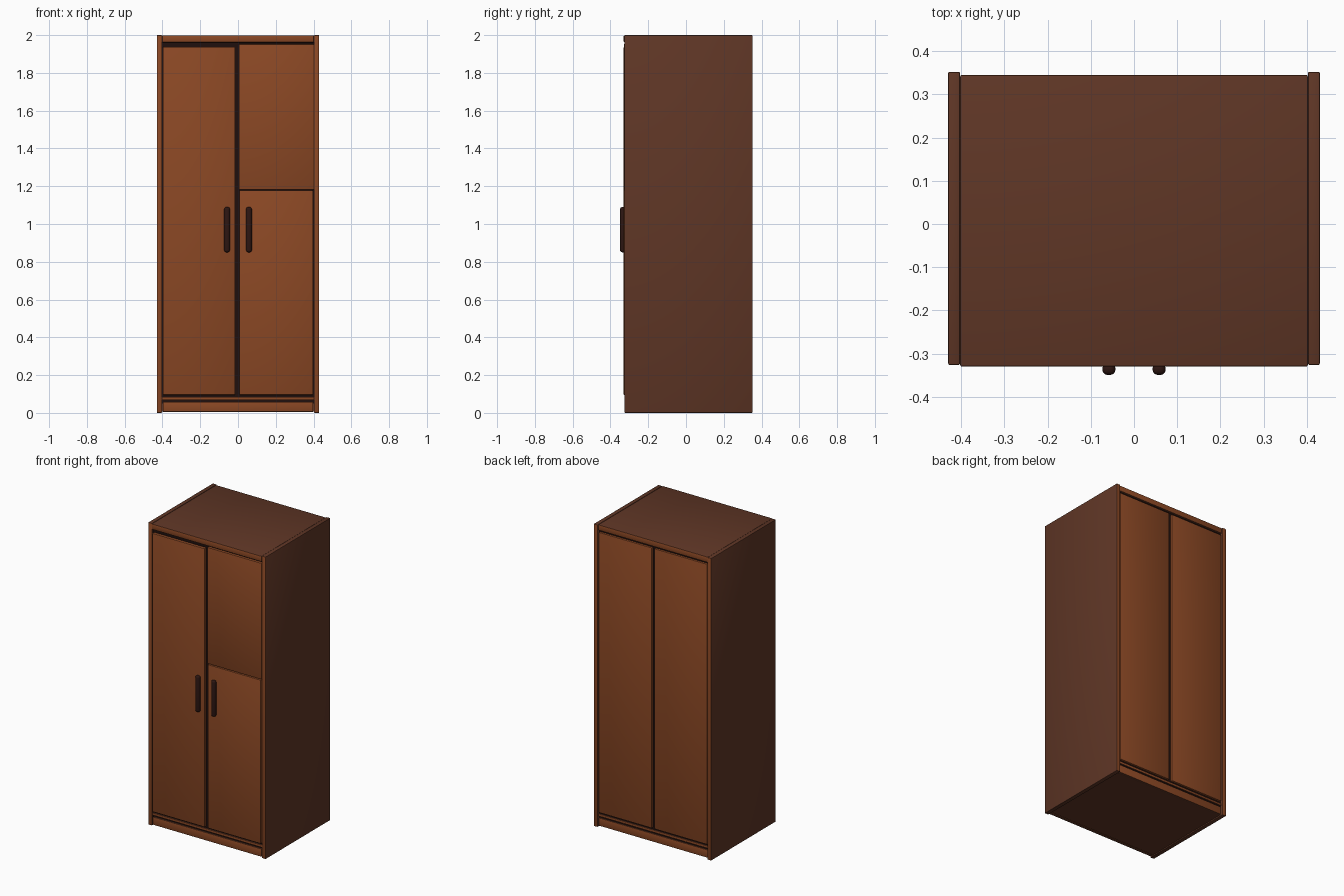
import bpy
import bmesh
from mathutils import Vector

cube = bpy.data.objects.get("Cube")
if cube:
    bpy.data.objects.remove(cube, do_unlink=True)


def material(name, colour):
    m = bpy.data.materials.new(name)
    m.use_nodes = True
    m.diffuse_color = (*colour, 1)
    m.node_tree.nodes["Principled BSDF"].inputs["Base Color"].default_value = (*colour, 1)
    return m


ORANGE = material("orange brown wood", (0.26, 0.065, 0.018))
BROWN = material("dark brown wood", (0.115, 0.037, 0.019))
GROOVE = material("black brown groove", (0.014, 0.005, 0.004))
HANDLE = material("dark handle", (0.026, 0.008, 0.006))


def box(name, lo, hi, mats, bevel=0.004, segments=2):
    """Bevelled box; a second material goes on faces not facing front or back."""
    lo, hi = Vector(lo), Vector(hi)
    mesh = bpy.data.meshes.new(name)
    bm = bmesh.new()
    bmesh.ops.create_cube(bm, size=1)
    for v in bm.verts:
        v.co = (lo + hi) / 2 + v.co * (hi - lo)
    if bevel:
        bmesh.ops.bevel(bm, geom=bm.edges[:], offset=bevel, segments=segments,
                        profile=0.5, affect='EDGES')
    bm.normal_update()
    for f in bm.faces:
        f.material_index = int(len(mats) > 1 and abs(f.normal.y) < 0.7)
    bm.to_mesh(mesh)
    bm.free()
    for m in mats:
        mesh.materials.append(m)
    ob = bpy.data.objects.new(name, mesh)
    bpy.context.collection.objects.link(ob)
    bpy.ops.object.select_all(action='DESELECT')
    ob.select_set(True)
    bpy.context.view_layer.objects.active = ob
    bpy.ops.object.shade_smooth_by_angle(angle=0.6)
    return ob


CASE = [ORANGE, BROWN]
INNER = 0.402            # inside face of the side panels
FRONT, BACK = -0.33, 0.345

# Case: side panels, top, floor and dark core behind the gaps
for side, s in (("left", 1), ("right", -1)):
    xs = sorted((s * INNER, s * 0.43))
    box(side + "_side_panel", (xs[0], -0.326, 0), (xs[1], 0.352, 2), CASE)
box("top_panel", (-INNER, FRONT, 1.962), (INNER, BACK, 1.999), CASE)
box("floor_panel", (-INNER, -0.31, 0.008), (INNER, 0.33, 0.06), [BROWN], 0)
box("dark_core", (-INNER, -0.312, 0.05), (INNER, 0.332, 1.97), [GROOVE], 0)

# Plinths and lower rails, front and back
for end, y0, y1 in (("front", -0.322, -0.3), ("back", 0.32, 0.34)):
    box(end + "_plinth", (-INNER + 0.004, y0, 0.006), (INNER - 0.004, y1, 0.058), CASE, 0.002)
    box(end + "_lower_rail", (-INNER, y0, 0.068), (INNER, y1, 0.084), CASE, 0.002)

# Front doors, with the left one split into two panels
edge = INNER - 0.005
box("right_door", (-edge, FRONT, 0.095), (-0.015, -0.3, 1.938), [ORANGE])
box("left_door_upper", (0.004, FRONT + 0.001, 1.183), (edge + 0.005, -0.3, 1.952), [ORANGE], 0.003)
box("left_door_lower", (0.008, FRONT, 0.095), (edge, -0.3, 1.178), [ORANGE])

# Back panels with a central gap
for side, s in (("left", 1), ("right", -1)):
    xs = sorted((s * 0.01, s * edge))
    box(side + "_back_panel", (xs[0], 0.31, 0.095), (xs[1], BACK, 1.95), [ORANGE])

# Upright rounded handles
for side, s in (("left", 1), ("right", -1)):
    x = s * 0.058
    box(side + "_handle", (x - 0.015, -0.349, 0.85), (x + 0.015, -0.322, 1.09),
        [HANDLE], 0.012, 4)
